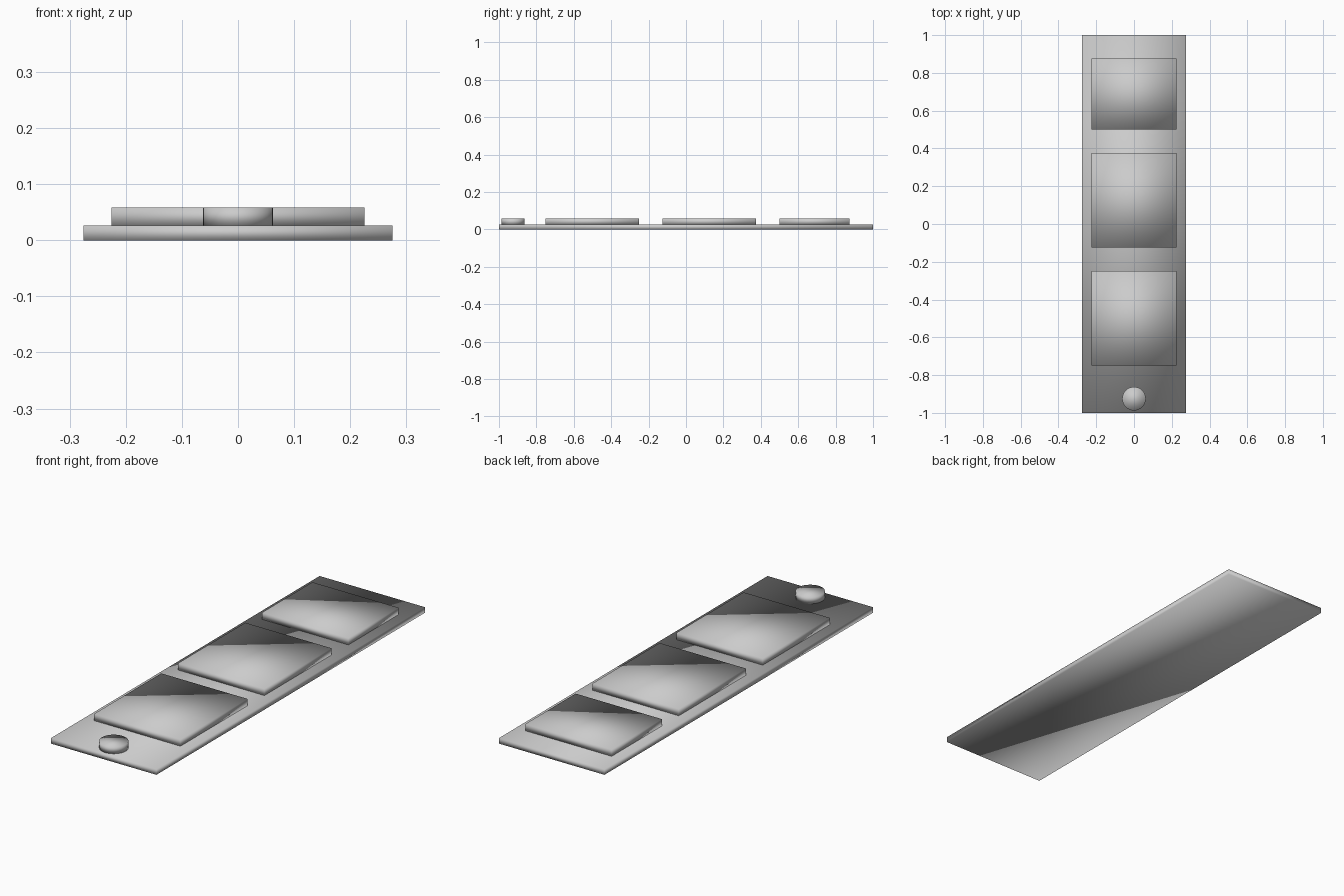
import bpy, bmesh
from mathutils import Matrix

if "Cube" in bpy.data.objects:
    bpy.data.objects.remove(bpy.data.objects["Cube"])

BASE_TOP, PAD_TOP = 0.026, 0.058

grey = bpy.data.materials.new("mid_grey")
grey.diffuse_color = (0.6, 0.6, 0.6, 1)
grey.use_nodes = True
grey.node_tree.nodes["Principled BSDF"].inputs["Base Color"].default_value = grey.diffuse_color


def finish(bm, name):
    """Turn a bmesh into a fully smooth-shaded grey object."""
    mesh = bpy.data.meshes.new(name)
    for face in bm.faces:
        face.smooth = True
    bm.to_mesh(mesh)
    bm.free()
    mesh.materials.append(grey)
    bpy.context.collection.objects.link(bpy.data.objects.new(name, mesh))


def slab(name, half_width, y0, y1, z0, z1):
    bm = bmesh.new()
    place = Matrix.Translation((0, (y0 + y1) / 2, (z0 + z1) / 2))
    size = Matrix.Diagonal((2 * half_width, y1 - y0, z1 - z0, 1))
    bmesh.ops.create_cube(bm, size=1, matrix=place @ size)
    finish(bm, name)


# Long base plate
slab("base_plate", 0.275, -1, 1, 0, BASE_TOP)

# Three raised pads, the rear one shorter
for name, y0, y1 in (("front_pad", -0.75, -0.25),
                     ("middle_pad", -0.125, 0.375),
                     ("rear_pad", 0.5, 0.875)):
    slab(name, 0.225, y0, y1, BASE_TOP, PAD_TOP)

# Round button at the front end
bm = bmesh.new()
bmesh.ops.create_cone(bm, cap_ends=True, segments=32, radius1=0.0625, radius2=0.0625,
                      depth=PAD_TOP - BASE_TOP,
                      matrix=Matrix.Translation((0, -0.925, (BASE_TOP + PAD_TOP) / 2)))
finish(bm, "round_button")
